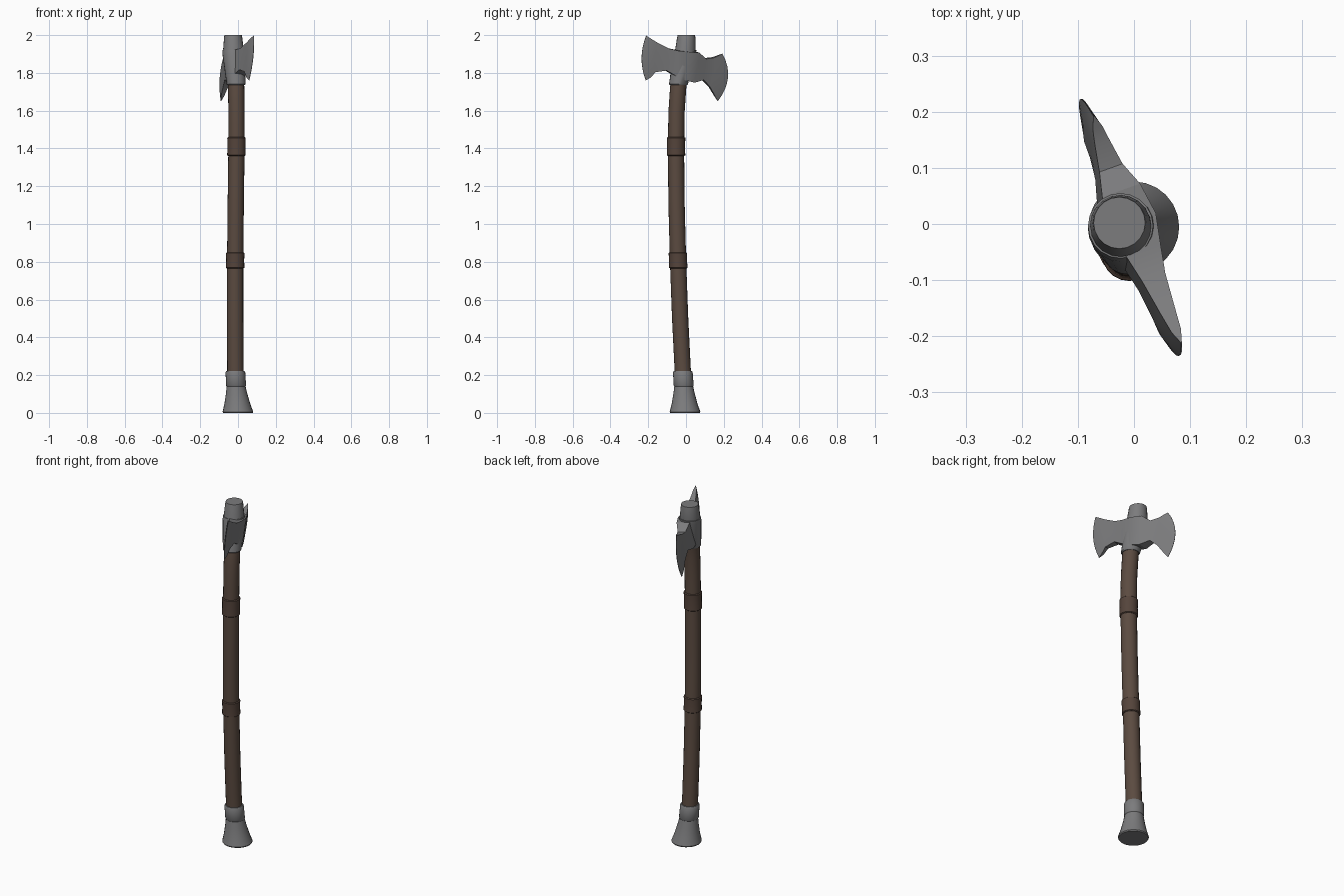
import bpy, bmesh, math
from mathutils import Vector

if "Cube" in bpy.data.objects:
    bpy.data.objects.remove(bpy.data.objects["Cube"])


def material(name, rgb):
    m = bpy.data.materials.new(name)
    m.diffuse_color = (*rgb, 1)
    m.use_nodes = True
    m.node_tree.nodes["Principled BSDF"].inputs["Base Color"].default_value = m.diffuse_color
    return m


STEEL = material("dull_steel", (0.2, 0.2, 0.205))
WOOD = material("brown_wood", (0.105, 0.07, 0.052))
LEATHER = material("dark_leather", (0.09, 0.058, 0.044))


def loft(name, rings, mat, angle=35):
    """Skin a list of closed point rings, cap both ends."""
    bm = bmesh.new()
    loops = [[bm.verts.new(p) for p in ring] for ring in rings]
    n = len(loops[0])
    for a, b in zip(loops, loops[1:]):
        for i in range(n):
            j = (i + 1) % n
            bm.faces.new((a[i], a[j], b[j], b[i]))
    bm.faces.new(loops[0][::-1])
    bm.faces.new(loops[-1])
    bmesh.ops.recalc_face_normals(bm, faces=bm.faces)
    me = bpy.data.meshes.new(name)
    bm.to_mesh(me)
    bm.free()
    me.materials.append(mat)
    ob = bpy.data.objects.new(name, me)
    bpy.context.collection.objects.link(ob)
    bpy.ops.object.select_all(action='DESELECT')
    ob.select_set(True)
    bpy.context.view_layer.objects.active = ob
    bpy.ops.object.shade_smooth_by_angle(angle=math.radians(angle))
    return ob


# Bent centre line of the shaft: (z, x, y)
PATH = [(0, 0, -.005), (.14, -.01, -.012), (.22, -.014, -.017), (.5, -.015, -.031),
        (.8, -.015, -.042), (1.1, -.012, -.05), (1.4, -.008, -.053), (1.6, -.008, -.05),
        (1.74, -.01, -.04), (1.92, -.024, -.003), (2.0, -.026, .002)]


def centre(z):
    for (z0, x0, y0), (z1, x1, y1) in zip(PATH, PATH[1:]):
        if z <= z1:
            t = (z - z0) / (z1 - z0)
            return x0 + (x1 - x0) * t, y0 + (y1 - y0) * t
    return PATH[-1][1:]


def tube(name, profile, mat, sides=20):
    """Rings of (z, radius) following the shaft line."""
    rings = []
    for z, r in profile:
        x, y = centre(z)
        rings.append([(x + r * math.cos(2 * math.pi * i / sides),
                       y + r * math.sin(2 * math.pi * i / sides), z) for i in range(sides)])
    return loft(name, rings, mat)


# Shaft
tube("shaft", [(.15 + 1.65 * i / 24, .043) for i in range(25)], WOOD)

# Leather bands
for name, lo, hi in (("lower_band", .765, .85), ("upper_band", 1.36, 1.46)):
    tube(name, [(lo, .044), (lo + .004, .049), ((lo + hi) / 2, .0475), (hi - .004, .049), (hi, .044)], LEATHER)

# Flared butt and its ring
tube("butt_cone", [(0, .078), (.006, .081), (.05, .068), (.1, .057), (.145, .049)], STEEL, 24)
tube("butt_ring", [(.14, .05), (.145, .053), (.215, .052), (.222, .048)], STEEL, 24)

# Socket and top cap of the head
tube("head_socket", [(1.735, .046), (1.74, .05), (1.8, .054), (1.9, .06), (1.92, .058)], STEEL)
tube("head_cap", [(1.9, .055), (1.93, .054), (1.99, .048), (2.0, .046)], STEEL)

# Double blade: stations (y top, z top, y bottom, z bottom, bulge, half thickness)
STATIONS = [(-.211, 1.997, -.213, 1.76, -.023, .001),
            (-.19, 1.983, -.192, 1.775, -.02, .009),
            (-.155, 1.961, -.165, 1.805, -.01, .014),
            (-.095, 1.93, -.11, 1.815, 0, .022),
            (-.05, 1.92, -.06, 1.785, 0, .032),
            (.005, 1.915, -.02, 1.765, 0, .044),
            (.06, 1.91, .035, 1.752, 0, .036),
            (.1, 1.876, .087, 1.765, 0, .022),
            (.145, 1.882, .122, 1.728, .01, .014),
            (.172, 1.893, .15, 1.68, .022, .009),
            (.192, 1.902, .168, 1.65, .042, .001)]
NORMAL = Vector((1, .36, -.11)).normalized()
ROWS = 9


def blade_ring(yt, zt, yb, zb, bulge, half):
    mid = []
    for k in range(ROWS):
        t = k / (ROWS - 1)
        y = yb + (yt - yb) * t + bulge * (1 - (2 * t - 1) ** 2)
        z = zb + (zt - zb) * t
        mid.append(Vector((-.01 - .36 * y + .11 * (z - 1.83), y, z)))
    return [p + NORMAL * half for p in mid] + [p - NORMAL * half for p in reversed(mid)]


loft("double_blade", [blade_ring(*s) for s in STATIONS], STEEL, 25)
